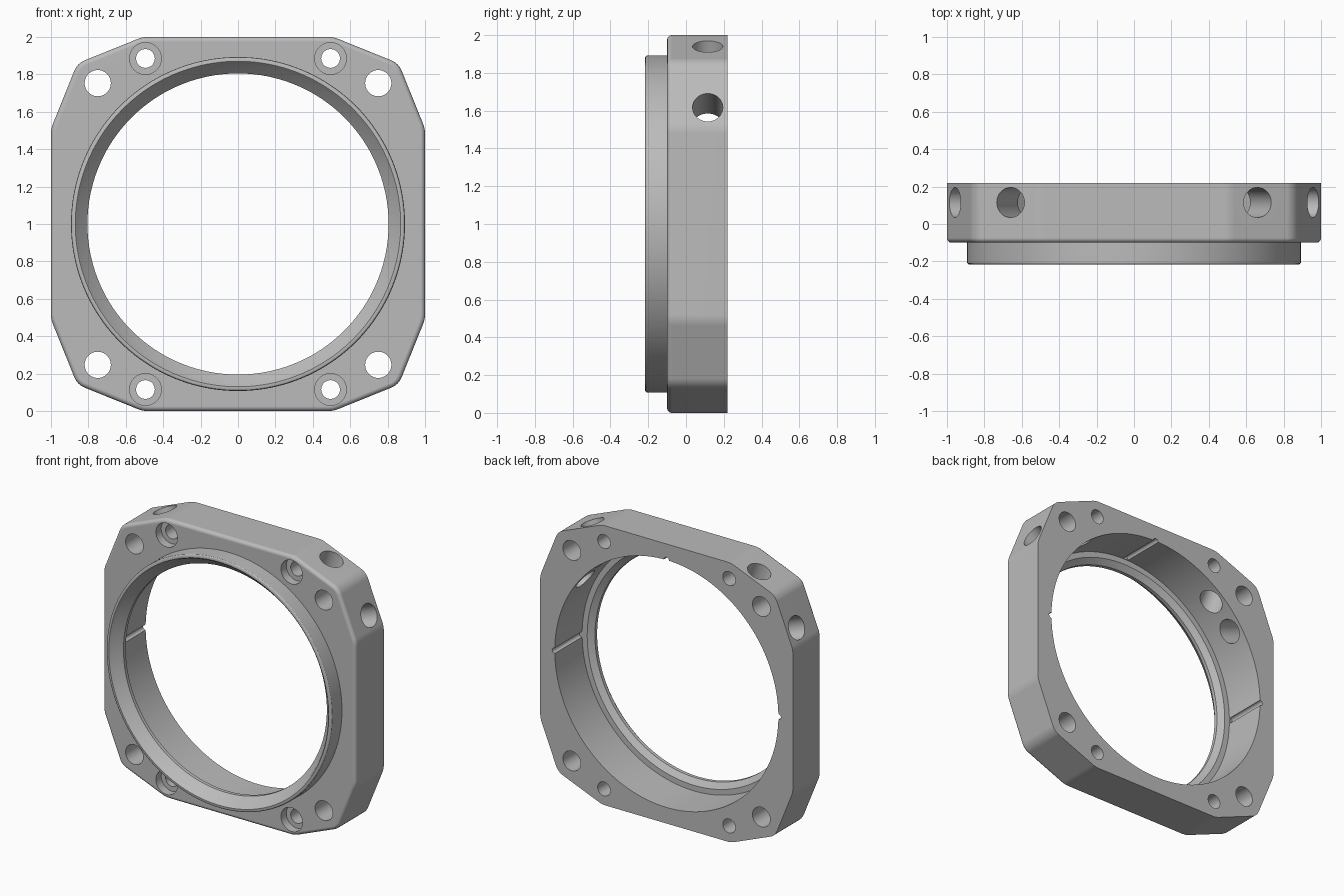
import bpy, bmesh, math
from mathutils import Vector, Matrix

cube = bpy.data.objects.get("Cube")
if cube:
    bpy.data.objects.remove(cube, do_unlink=True)

metal = bpy.data.materials.new("plain grey metal")
metal.use_nodes = True
grey = (0.5, 0.5, 0.5, 1)
metal.diffuse_color = grey
metal.node_tree.nodes["Principled BSDF"].inputs["Base Color"].default_value = grey

FRONT, BACK = -0.10, 0.22      # plate faces
BORE, SHOULDER = 0.885, -0.09  # rear bore radius and its floor


def finish(bm, name):
    bmesh.ops.recalc_face_normals(bm, faces=bm.faces)
    mesh = bpy.data.meshes.new(name)
    bm.to_mesh(mesh)
    bm.free()
    obj = bpy.data.objects.new(name, mesh)
    mesh.materials.append(metal)
    bpy.context.collection.objects.link(obj)
    return obj


def lathe(name, profile, steps=160):
    """Revolve (radius, y) points around the y axis at z = 1."""
    bm = bmesh.new()
    verts = [bm.verts.new((r, y, 1)) for r, y in profile]
    edges = [bm.edges.new(pair) for pair in zip(verts, verts[1:])]
    bmesh.ops.spin(bm, geom=verts + edges, cent=(0, 0, 1), axis=(0, 1, 0),
                   angle=math.tau, steps=steps)
    bmesh.ops.remove_doubles(bm, verts=bm.verts, dist=1e-5)
    return finish(bm, name)


def rod(name, start, end, radius, sides=48):
    start, end = Vector(start), Vector(end)
    axis = end - start
    turn = axis.to_track_quat('Z', 'Y').to_matrix().to_4x4()
    bm = bmesh.new()
    bmesh.ops.create_cone(bm, cap_ends=True, segments=sides, radius1=radius,
                          radius2=radius, depth=axis.length,
                          matrix=Matrix.Translation((start + end) / 2) @ turn)
    return finish(bm, name)


def combine(target, tool, operation='DIFFERENCE'):
    tool.hide_render = True
    mod = target.modifiers.new("cut", 'BOOLEAN')
    mod.operation, mod.solver, mod.object = operation, 'EXACT', tool
    bpy.context.view_layer.objects.active = target
    bpy.ops.object.modifier_apply(modifier=mod.name)
    bpy.data.objects.remove(tool, do_unlink=True)


def rounded(points, radii, steps=6):
    """Replace each corner of a closed outline with a tangent arc."""
    out = []
    for i, p in enumerate(points):
        a = (points[i - 1] - p).normalized()
        b = (points[(i + 1) % len(points)] - p).normalized()
        half = a.angle(b) / 2
        r = radii[i]
        centre = p + (a + b).normalized() * r / math.sin(half)
        t0 = p + a * r / math.tan(half) - centre
        t1 = p + b * r / math.tan(half) - centre
        for k in range(steps + 1):
            v = t0.lerp(t1, k / steps)
            out.append(centre + v.normalized() * r)
    return out


# Plate: square outline with double-slanted, softened corners
quarter = [Vector((1, 0.51)), Vector((0.859, 0.859)), Vector((0.51, 1))]
corners = []
for sx, sz in ((1, 1), (-1, 1), (-1, -1), (1, -1)):
    pts = [Vector((p.x * sx, p.y * sz)) for p in quarter]
    corners += pts if sx * sz > 0 else pts[::-1]
outline = rounded(corners, [0.15, 0.1, 0.15] * 4)

bm = bmesh.new()
face = bm.faces.new([bm.verts.new((p.x, BACK, 1 + p.y)) for p in outline])
ext = bmesh.ops.extrude_face_region(bm, geom=[face], use_keep_orig=True)
moved = [g for g in ext["geom"] if isinstance(g, bmesh.types.BMVert)]
bmesh.ops.translate(bm, verts=moved, vec=(0, FRONT - BACK, 0))
rim = [e for e in bm.edges if all(v.co.y < 0 for v in e.verts)]
bmesh.ops.recalc_face_normals(bm, faces=bm.faces)
bmesh.ops.bevel(bm, geom=rim, offset=0.025, segments=4, profile=0.5, affect='EDGES')
flange = finish(bm, "flange_body")

# Raised collar on the front
combine(flange, lathe("collar", [
    (0, -0.217), (0.878, -0.217), (0.886, -0.215), (0.891, -0.21),
    (0.893, -0.202), (0.893, -0.04), (0, -0.04)]), 'UNION')

# Stepped bore: rear pocket, shoulder, throat and flared front mouth
combine(flange, lathe("bore", [
    (0, 0.3), (BORE, 0.3), (BORE, SHOULDER), (0.845, SHOULDER),
    (0.805, -0.12), (0.805, -0.145), (0.857, -0.2), (0.861, -0.209),
    (0.87, -0.217), (0.88, -0.23), (0, -0.23)]))

# Corner holes and counterbored screw holes
for sx in (-1, 1):
    for sz in (-1, 1):
        x, z = 0.75 * sx, 1 + 0.753 * sz
        combine(flange, rod("corner_hole", (x, -0.3, z), (x, 0.3, z), 0.07))
        x, z = 0.495 * sx, 1 + 0.885 * sz
        combine(flange, rod("screw_hole", (x, -0.3, z), (x, 0.3, z), 0.05))
        combine(flange, rod("counterbore", (x, -0.16, z), (x, FRONT + 0.06, z), 0.085))

# Cross holes through the slanted faces of the two upper corners
slant = math.radians(22)
for sx in (-1, 1):
    for px, pz, nx, nz in ((0.66, 0.94, math.sin(slant), math.cos(slant)),
                           (0.957, 0.617, math.cos(slant), math.sin(slant))):
        at = Vector((px * sx, 0.115, 1 + pz))
        out = Vector((nx * sx, 0, nz))
        combine(flange, rod("cross_hole", at + out * 0.1, at - out * 0.36, 0.08))

# Slim grooves along the bore at both sides and the top
for x, z in ((BORE, 1), (-BORE, 1), (0, 1 + BORE)):
    combine(flange, rod("groove", (x, SHOULDER + 0.004, z), (x, 0.3, z), 0.02, 20))

# Smooth curved walls, crisp machined edges
bpy.ops.object.select_all(action='DESELECT')
flange.select_set(True)
bpy.context.view_layer.objects.active = flange
bpy.ops.object.shade_smooth_by_angle(angle=math.radians(28))
weighted = flange.modifiers.new("even_normals", 'WEIGHTED_NORMAL')
weighted.keep_sharp = True
